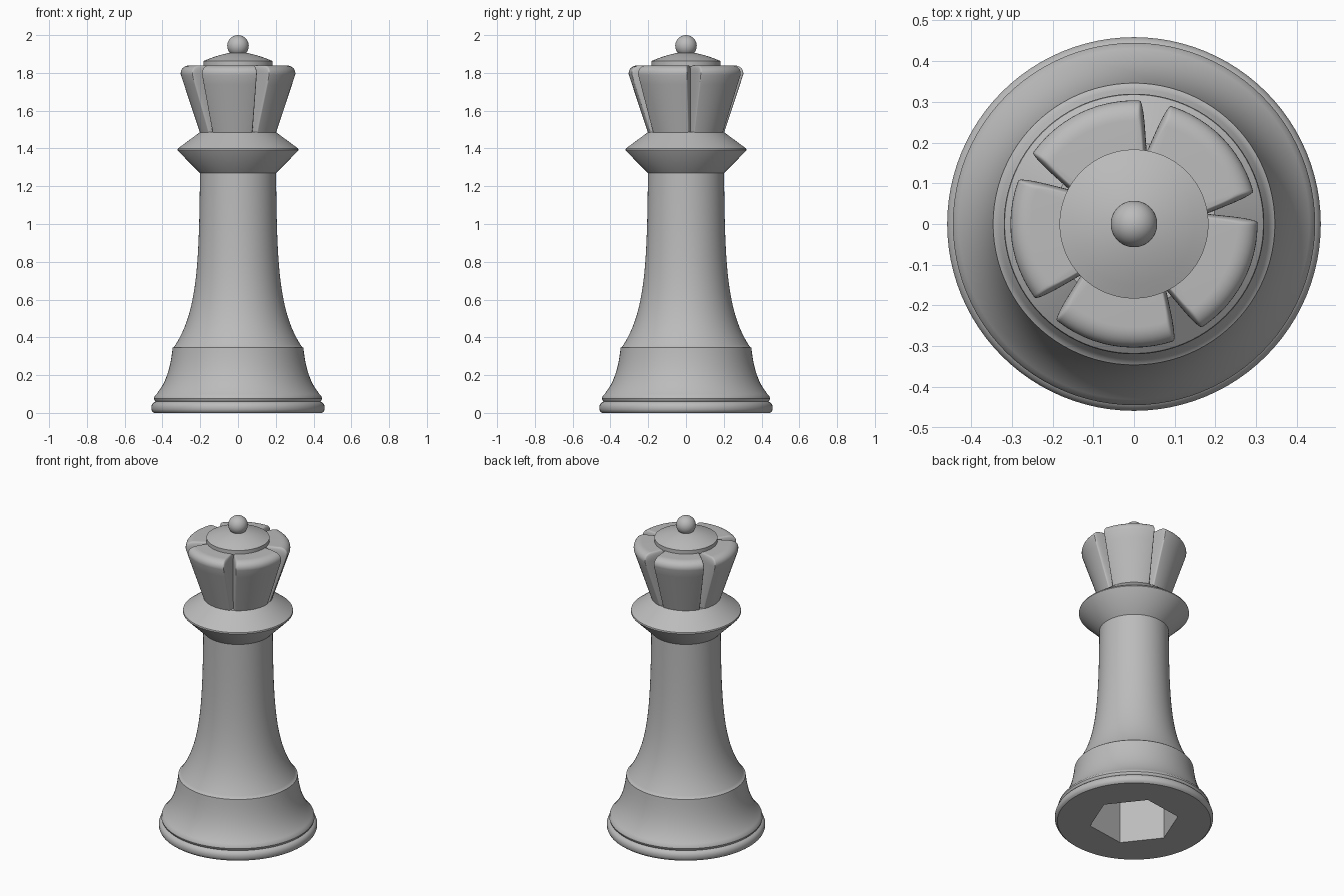
import bpy, bmesh, math

if "Cube" in bpy.data.objects:
    bpy.data.objects.remove(bpy.data.objects["Cube"])

grey = bpy.data.materials.new("plain_grey")
grey.diffuse_color = (0.5, 0.5, 0.5, 1)
grey.use_nodes = True
grey.node_tree.nodes["Principled BSDF"].inputs["Base Color"].default_value = grey.diffuse_color


def finish(name, bm, angle=35):
    """Turn a bmesh into a smooth-shaded grey object."""
    bmesh.ops.recalc_face_normals(bm, faces=bm.faces)
    me = bpy.data.meshes.new(name)
    bm.to_mesh(me)
    bm.free()
    me.materials.append(grey)
    ob = bpy.data.objects.new(name, me)
    bpy.context.collection.objects.link(ob)
    bpy.ops.object.select_all(action='DESELECT')
    ob.select_set(True)
    bpy.context.view_layer.objects.active = ob
    bpy.ops.object.shade_smooth_by_angle(angle=math.radians(angle))
    return ob


def loft(rings, fan=False):
    """Skin closed rings of points and cap both ends."""
    bm = bmesh.new()
    rows = [[bm.verts.new(p) for p in ring] for ring in rings]
    n = len(rows[0])
    for a, b in zip(rows, rows[1:]):
        for i in range(n):
            j = (i + 1) % n
            bm.faces.new((a[i], a[j], b[j], b[i]))
    for row in (rows[0], rows[-1]):
        if fan:
            c = bm.verts.new((0, 0, row[0].co.z))
            for i in range(n):
                bm.faces.new((c, row[i], row[(i + 1) % n]))
        else:
            bm.faces.new(row)
    return bm


def circle(r, z, n=96, start=0.0):
    return [(r * math.cos(start + math.tau * i / n),
             r * math.sin(start + math.tau * i / n), z) for i in range(n)]


def turned(name, profile, n=96):
    return finish(name, loft([circle(r, z, n) for r, z in profile]))


# Base: rounded foot, thin ring and flare, ending in a ledge
base = [(0.445, 0), (0.454, 0.007), (0.459, 0.018), (0.459, 0.035), (0.454, 0.048),
        (0.445, 0.056), (0.436, 0.06), (0.442, 0.066), (0.445, 0.076), (0.441, 0.09)]
base += [(0.334 + 0.115 * math.exp(-(z - 0.08) / 0.118), z)
         for z in [0.1 + 0.0245 * i for i in range(11)]]
# Shaft: exponential taper
shaft = [(0.2 + 0.138 * math.exp(-(z - 0.35) / 0.205), z)
         for z in [0.35 + 0.92 * (i / 24) ** 1.4 for i in range(25)]]
# Collar: sharp double cone
collar = [(0.318, 1.387), (0.32, 1.392), (0.318, 1.4), (0.2, 1.487)]
body = turned("body", base + shaft + collar)

# Hexagonal socket in the underside
socket = finish("socket_cutter", loft([circle(0.26, z, 6, math.radians(8)) for z in (-0.1, 0.32)]))
mod = body.modifiers.new("socket", 'BOOLEAN')
mod.operation = 'DIFFERENCE'
mod.solver = 'EXACT'
mod.object = socket
bpy.context.view_layer.objects.active = body
bpy.ops.object.modifier_apply(modifier="socket")
bpy.data.objects.remove(socket)
bpy.ops.object.select_all(action='DESELECT')
body.select_set(True)
bpy.context.view_layer.objects.active = body
bpy.ops.object.shade_smooth_by_angle(angle=math.radians(30))

# Crown: flared cup with five V-shaped notches and rounded petals
GAP, APEX, SLOPE = math.radians(8), 0.18, math.tan(math.radians(14))


def petal_radius(phi, outer, inset):
    """Blend the outer wall with the notch wall, phi measured from the notch."""
    den = SLOPE * math.cos(phi) - math.sin(phi)
    wall = (APEX * SLOPE - inset) / den if den > 0.02 else 1.0
    k = 0.07
    h = max(k - abs(wall - outer), 0) / k
    return min(wall, outer) - h * h * k / 4


half = [0, 0.6, 1.2, 2, 2.8, 3.5, 4, 4.5, 5, 5.5, 6, 6.5, 7, 7.6, 8.5, 10, 13, 17, 22, 27, 32]
offsets = half + [36] + [72 - a for a in reversed(half[1:])]
levels = [(0.2 + 0.103 * i / 6, 1.48 + 0.31 * i / 6, 0) for i in range(7)]
for i in range(1, 10):
    s = math.radians(10 * i)
    drop = 1 - math.cos(s)
    levels.append((0.303 + 0.008 * math.sin(2 * s) / 2 - 0.05 * drop,
                   1.79 + 0.05 * math.sin(s), 0.012 * drop))
rings = []
for outer, z, inset in levels:
    ring = []
    for k in range(5):
        for a in offsets:
            r = petal_radius(math.radians(min(a, 72 - a)), outer, inset)
            t = GAP + math.radians(72 * k + a)
            ring.append((r * math.cos(t), r * math.sin(t), z))
    rings.append(ring)
finish("crown", loft(rings, fan=True), 40)

# Core behind the notches
turned("crown_core", [(0.168, 1.47), (0.168, 1.845)], 64)

# Lid: shallow dome on the crown
turned("lid", [(0.183, 1.835), (0.183, 1.863), (0.15, 1.876), (0.12, 1.887),
               (0.085, 1.897), (0.05, 1.905), (0.01, 1.91)])

# Ball on top
bm = bmesh.new()
bmesh.ops.create_uvsphere(bm, u_segments=48, v_segments=24, radius=0.057)
bmesh.ops.translate(bm, verts=bm.verts, vec=(0, 0, 1.943))
finish("top_ball", bm)
